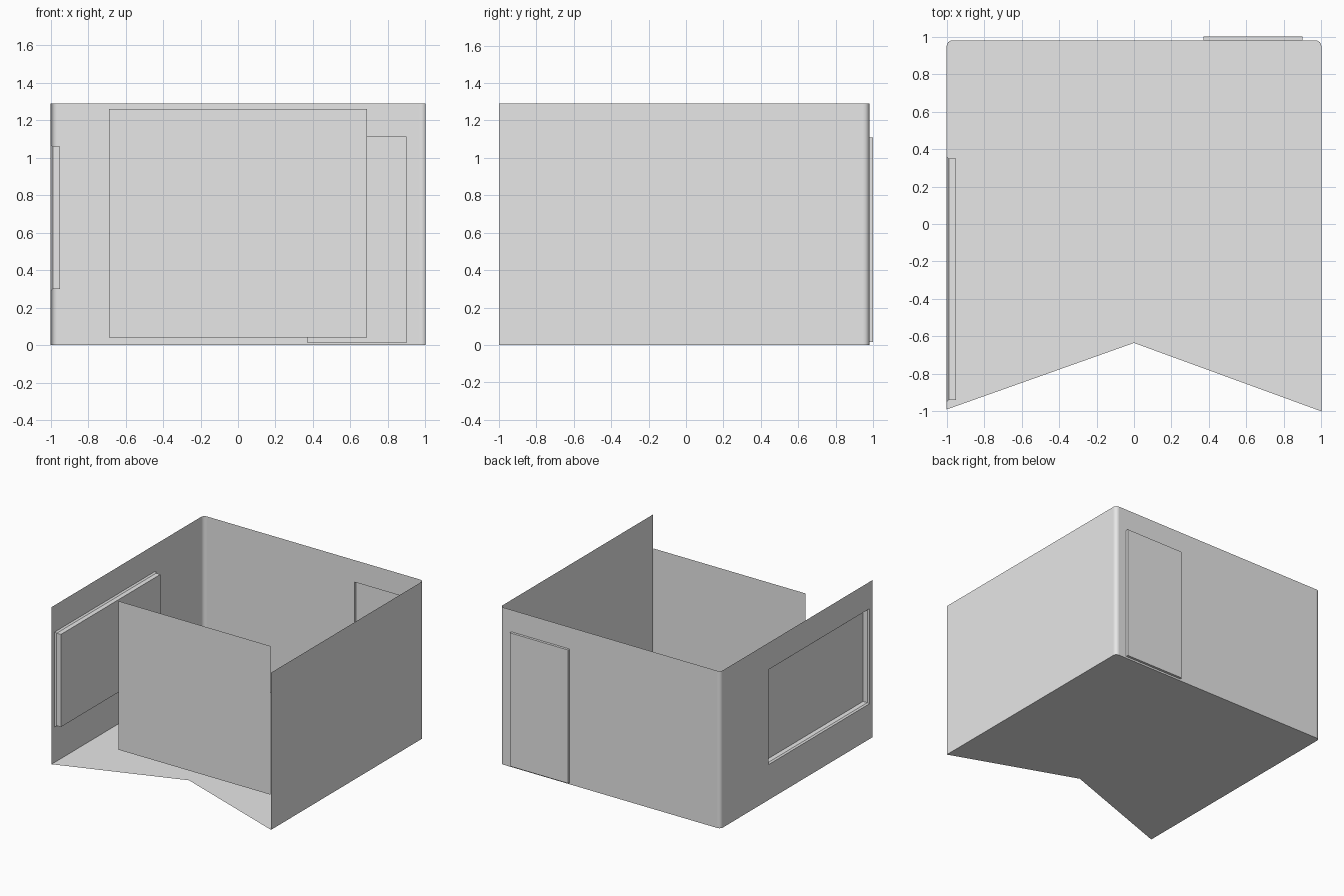
import bpy
import bmesh
from math import sin, cos, pi
from mathutils import Vector

cube = bpy.data.objects.get("Cube")
if cube:
    bpy.data.objects.remove(cube, do_unlink=True)

HEIGHT = 1.29
BACK = 0.98
R = 0.03          # rounded rear corners
FRONT_L, FRONT_R = -0.99, -1.0

grey = bpy.data.materials.new("plain grey")
grey.use_nodes = True
grey.diffuse_color = (0.8, 0.8, 0.8, 1)
grey.node_tree.nodes["Principled BSDF"].inputs["Base Color"].default_value = (0.8, 0.8, 0.8, 1)


def finish(name, bm, smooth=False):
    mesh = bpy.data.meshes.new(name)
    bm.to_mesh(mesh)
    bm.free()
    mesh.materials.append(grey)
    obj = bpy.data.objects.new(name, mesh)
    bpy.context.collection.objects.link(obj)
    if smooth:
        bpy.ops.object.select_all(action='DESELECT')
        obj.select_set(True)
        bpy.context.view_layer.objects.active = obj
        bpy.ops.object.shade_smooth_by_angle()
    return obj


def sheet(name, path, z0, z1, smooth=False):
    """Upright sheet along a path of (x, y) points."""
    bm = bmesh.new()
    low = [bm.verts.new((x, y, z0)) for x, y in path]
    high = [bm.verts.new((x, y, z1)) for x, y in path]
    for i in range(len(path) - 1):
        bm.faces.new((low[i], low[i + 1], high[i + 1], high[i]))
    return finish(name, bm, smooth)


def nested(name, place, loops, cap):
    """Join nested rectangles (a0, a1, z0, z1, depth); cap closes the last."""
    bm = bmesh.new()
    rings = []
    for a0, a1, z0, z1, d in loops:
        corners = ((a0, z0), (a1, z0), (a1, z1), (a0, z1))
        rings.append([bm.verts.new(place(a, z, d)) for a, z in corners])
    for outer, inner in zip(rings, rings[1:]):
        for i in range(4):
            j = (i + 1) % 4
            bm.faces.new((outer[i], outer[j], inner[j], inner[i]))
    if cap:
        bm.faces.new(rings[-1])
    return finish(name, bm)


def corner(side):
    """Arc from a side wall round to the back wall."""
    arc = [i * pi / 12 for i in range(7)]
    return [(side * (1 - R + R * cos(t)), BACK - R + R * sin(t)) for t in arc]


# Floor with a V cut in its front edge
bm = bmesh.new()
outline = [(0, -0.635), (1, FRONT_R)] + corner(1) + corner(-1)[::-1] + [(-1, FRONT_L)]
bm.faces.new([bm.verts.new((x, y, 0)) for x, y in outline])
bmesh.ops.triangulate(bm, faces=bm.faces[:])
finish("floor", bm)

# Plain side wall and the rounded rear corners
sheet("left_wall", [(1, FRONT_R), (1, BACK - R)], 0, HEIGHT)
sheet("left_rear_corner", corner(1), 0, HEIGHT, True)
sheet("right_rear_corner", corner(-1)[::-1], 0, HEIGHT, True)

# Side wall with a window pushed inward
window = (-0.94, 0.35, 0.30, 1.06)
lip = (-0.95, 0.36, 0.29, 1.07)
nested("right_wall_with_window", lambda a, z, d: Vector((-1 + d, a, z)),
       [(BACK - R, FRONT_L, 0, HEIGHT, 0),
        (lip[1], lip[0], lip[2], lip[3], 0),
        (window[1], window[0], window[2], window[3], 0.012),
        (window[1], window[0], window[2], window[3], 0.05)], True)

# Back wall with a door pushed outward
door = (0.90, 0.37, 0.015, 1.11)
nested("back_wall_with_door", lambda a, z, d: Vector((a, BACK + d, z)),
       [(1 - R, -1 + R, 0, HEIGHT, 0), door + (0,), door + (0.02,)], True)

# Free-standing screen across the front
sheet("front_screen", [(-0.69, -0.565), (0.69, -0.565)], 0.04, 1.26)
